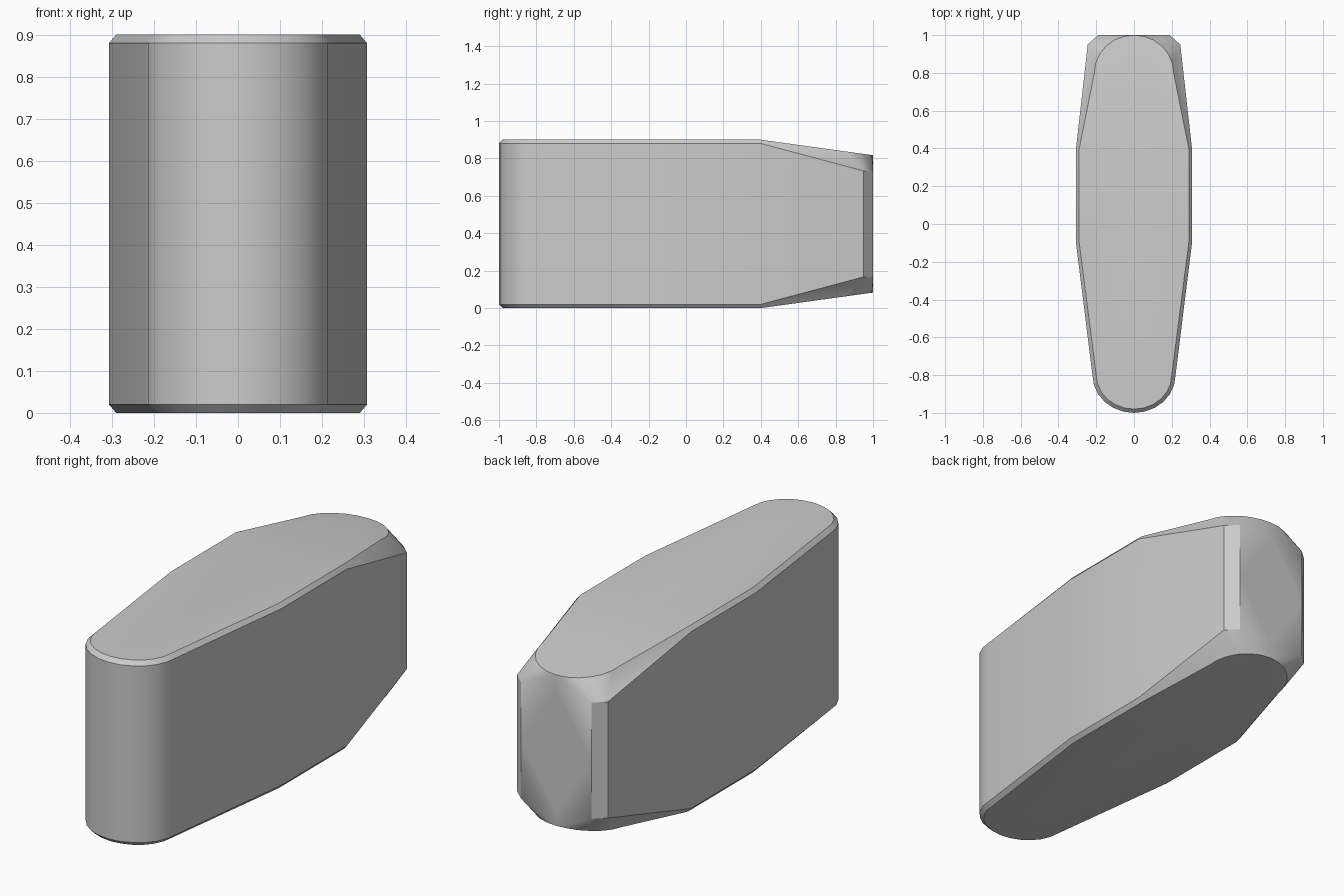
import bpy, bmesh
from math import sin, cos, radians

cube = bpy.data.objects.get("Cube")
if cube:
    bpy.data.objects.remove(cube, do_unlink=True)

HALF = 0.45  # half of the height


def cap_height(y):
    """Flat cap that slopes towards the middle behind the break line."""
    return HALF - max(0, y - 0.4) * 0.138


def rim_height(y):
    """Upper edge of the side wall, dropping faster at the back."""
    return 0.43 - min(max(0, y - 0.4), 0.55) * 0.267


# Pairs of plan points from the nose to the tail: outer wall, cap edge
pairs = []
for i in range(7):
    a = radians(i * 15)
    s, c = sin(a), cos(a)
    pairs.append(((0.22 * s, -0.8 - 0.2 * c), (0.2 * s, -0.8 - 0.18 * c)))
pairs.append(((0.307, -0.1), (0.29, -0.1)))
front_count = len(pairs) + 1
pairs.append(((0.307, 0.4), (0.29, 0.4)))

# Rounded cap end fanning onto the two chamfer corners of the tail
for i in range(7):
    a = radians(90 - i * 15)
    corner = (0.245, 0.95) if i < 4 else (0.19, 1)
    if i == 4:
        pairs.append((corner, pairs[-1][1]))
    pairs.append((corner, (0.21 * sin(a), 0.8 + 0.2 * cos(a))))
pairs.append(((0, 1), (0, 1)))

# One quarter of the body: wall, sloped rim and cap
bm = bmesh.new()
base, rim, cap = [], [], []
for (ox, oy), (cx, cy) in pairs:
    base.append(bm.verts.new((ox, oy, 0)))
    rim.append(bm.verts.new((ox, oy, rim_height(oy))))
    cap.append(bm.verts.new((cx, cy, cap_height(cy))))
for low, high in ((base, rim), (rim, cap)):
    for i in range(len(pairs) - 1):
        bm.faces.new((low[i], low[i + 1], high[i + 1], high[i]))
middle = bm.verts.new((0, 0.4, HALF))
bm.faces.new(cap[:front_count] + [middle])
bm.faces.new([middle] + cap[front_count - 1:])
bmesh.ops.remove_doubles(bm, verts=bm.verts, dist=0.0005)
bmesh.ops.recalc_face_normals(bm, faces=bm.faces)

mesh = bpy.data.meshes.new("hammer_head_body")
bm.to_mesh(mesh)
bm.free()
body = bpy.data.objects.new("hammer_head_body", mesh)
bpy.context.collection.objects.link(body)
body.location.z = HALF

# Plain grey finish
grey = bpy.data.materials.new("plain_grey")
grey.use_nodes = True
colour = (0.6, 0.6, 0.6, 1)
grey.diffuse_color = colour
grey.node_tree.nodes["Principled BSDF"].inputs["Base Color"].default_value = colour
mesh.materials.append(grey)

# Mirror to both sides and to the underside
bpy.context.view_layer.objects.active = body
body.select_set(True)
mirror = body.modifiers.new("mirror", 'MIRROR')
mirror.use_axis = (True, False, True)
mirror.merge_threshold = 0.0005
bpy.ops.object.modifier_apply(modifier=mirror.name)
bpy.ops.object.shade_smooth_by_angle(angle=radians(30))
